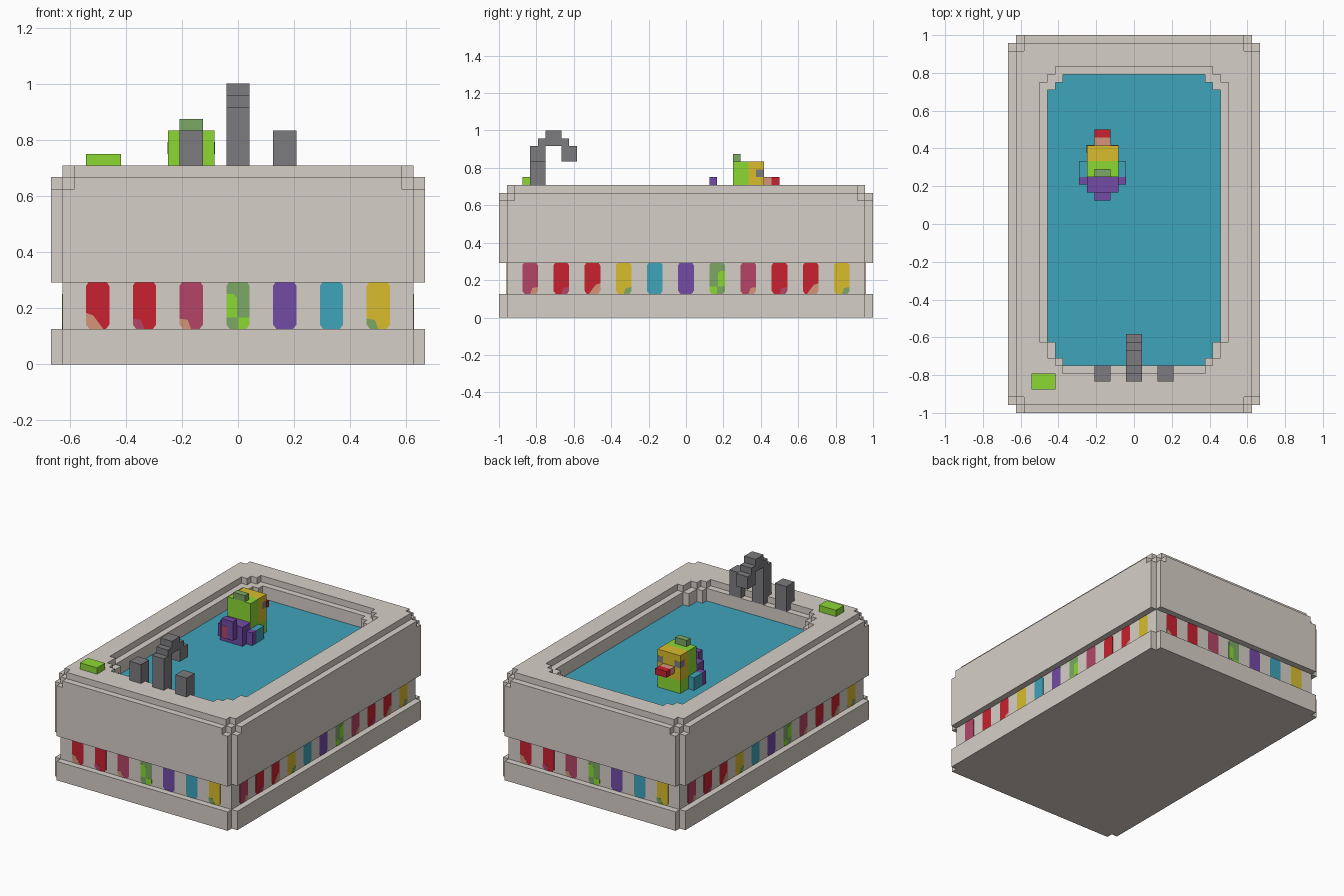
import bpy, bmesh, math
from mathutils import Matrix

U = 1 / 24  # one block of the grid the model is built on

default = bpy.data.objects.get("Cube")
if default:
    bpy.data.objects.remove(default, do_unlink=True)


def linear(c):
    return c / 12.92 if c <= 0.04045 else ((c + 0.055) / 1.055) ** 2.4


def material(name, code):
    rgb = [linear(b / 255) for b in bytes.fromhex(code)]
    m = bpy.data.materials.new(name)
    m.use_nodes = True
    m.diffuse_color = (*rgb, 1)
    m.node_tree.nodes["Principled BSDF"].inputs["Base Color"].default_value = (*rgb, 1)
    return m


MATS = {n: material(n, c) for n, c in dict(
    stone="d6cfc7", grey="7c7b7e", lime="8cd934", green="7da765", red="c8212f",
    pink="b44568", salmon="d6957a", yellow="d8bc2c", teal="3fa3bb", purple="724ba5").items()}


def finish(name, mat, bm, matrix=Matrix()):
    bmesh.ops.recalc_face_normals(bm, faces=bm.faces)
    bm.transform(matrix @ Matrix.Scale(U, 4))
    mesh = bpy.data.meshes.new(name)
    bm.to_mesh(mesh)
    bm.free()
    mesh.materials.append(MATS[mat])
    ob = bpy.data.objects.new(name, mesh)
    bpy.context.collection.objects.link(ob)


def solid(name, mat, loops, z0, z1, matrix=Matrix()):
    """Extrude an outline, with an optional hole as second loop."""
    bm = bmesh.new()
    edges = []
    for loop in loops:
        vs = [bm.verts.new((x, y, z0)) for x, y in loop]
        if len(loops) == 1:
            bm.faces.new(vs)
        else:
            edges += [bm.edges.new((a, b)) for a, b in zip(vs, vs[1:] + vs[:1])]
    if edges:
        bmesh.ops.triangle_fill(bm, use_beauty=True, edges=edges, normal=(0, 0, 1))
    out = bmesh.ops.extrude_face_region(bm, geom=bm.faces[:])["geom"]
    top = [g for g in out if isinstance(g, bmesh.types.BMVert)]
    bmesh.ops.translate(bm, verts=top, vec=(0, 0, z1 - z0))
    finish(name, mat, bm, matrix)


def blocks(name, mat, *boxes):
    """One object from boxes given as x, y and z ranges."""
    bm = bmesh.new()
    for x0, x1, y0, y1, z0, z1 in boxes:
        m = Matrix.Translation(((x0 + x1) / 2, (y0 + y1) / 2, (z0 + z1) / 2))
        m = m @ Matrix.Diagonal((x1 - x0, y1 - y0, z1 - z0, 1))
        bmesh.ops.create_cube(bm, size=1, matrix=m)
    finish(name, mat, bm)


def outline(steps):
    """Stepped outline from (half width, y min, y max), narrowest first."""
    def stair(k):
        pts = []
        for i, s in enumerate(steps):
            pts.append((s[0], s[k]))
            if i + 1 < len(steps):
                pts.append((s[0], steps[i + 1][k]))
        return pts
    right = stair(2) + stair(1)[::-1]
    return list(dict.fromkeys(right + [(-x, y) for x, y in reversed(right)]))


def even(*steps):
    return outline([(x, -y, y) for x, y in steps])


# Tub shell, stacked from stepped slabs
body = even((15, 24), (16, 23))
basin = outline([(9, -18, 19), (10, -17, 18), (11, -15, 17)])
lip = outline([(9, -19, 20), (10, -18, 20), (11, -17, 19), (12, -15, 18)])
solid("plinth", "stone", [body], 0, 3)
solid("recessed_band", "stone", [even((15, 23))], 3, 7)
solid("tub_wall", "stone", [body, basin], 7, 15)
solid("tub_shoulder", "stone", [even((14, 24), (15, 23), (16, 22)), basin], 15, 16)
solid("tub_rim", "stone", [even((14, 23), (15, 22)), lip], 16, 17)
solid("water", "teal", [basin], 7, 14)

# Coloured tiles around the band, with small splashes of a second colour
TILE = [(-1, .4), (-.7, 0), (.7, 0), (1, .4), (1, 3.7), (.8, 4), (-.8, 4), (-1, 3.7)]
CORNER = [(-.5, 0), (.7, 0), (1, .4), (1, 1.4), (.4, 1.2)]
SMALL = [(0, 0), (.7, 0), (1, .4), (1, .9), (.3, .8)]
LEAF = [(.1, 1), (1, 1), (1, 3), (.4, 3), (.1, 2.7)]
FOOT = [(-1, .4), (-.7, 0), (0, 0), (0, 1), (-1, 1)]
SPLASH = {"red_a": [("salmon", CORNER)], "red_b": [("pink", SMALL)],
          "pink": [("salmon", SMALL)], "yellow": [("green", SMALL)],
          "green": [("lime", LEAF), ("lime", FOOT)]}
SHORT = ["red_a", "red_b", "pink", "green", "purple", "teal", "yellow"]
LONG = ["pink", "red_b", "red_a", "yellow", "teal", "purple", "green",
        "pink", "red_b", "red_a", "yellow"]
SIDES = [("front", SHORT, 23, -1), ("left", LONG, 15, 1),
         ("back", SHORT, 23, -1), ("right", LONG, 15, 1)]
for turn, (side, row, dist, flip) in enumerate(SIDES):
    spin = Matrix.Rotation(turn * math.pi / 2, 4, "Z")
    for i, key in enumerate(row):
        along = 4 * (i - (len(row) - 1) / 2)
        place = spin @ Matrix.Translation((along * U, -dist * U, 3 * U))
        place = place @ Matrix.Rotation(math.pi / 2, 4, "X")
        name = f"{side}_tile_{i}"
        solid(name, key.split("_")[0], [TILE], 0, .02, place)
        for j, (colour, shape) in enumerate(SPLASH.get(key, [])):
            shape = [(x * flip, y) for x, y in shape]
            solid(f"{name}_splash_{j}", colour, [shape], .01, .04, place)

# Tap, knobs and soap
blocks("tap", "grey",
       (-1, 1, -20, -18, 16, 22), (-1, 1, -19, -15, 22, 23),
       (-1, 1, -18, -16, 23, 24), (-1, 1, -16, -14, 20, 22))
for side, x in (("right", -4), ("left", 4)):
    blocks(f"{side}_knob", "grey", (x - 1, x + 1, -20, -18, 16, 20))
blocks("soap", "lime", (-13, -10, -21, -19, 17, 18))

# Bath toy, facing the back of the tub
blocks("toy_body", "lime", (-6, -2, 6, 10, 14, 16))
blocks("toy_hood", "lime", (-6, -2, 6, 8, 16, 20))
blocks("toy_face", "yellow", (-6, -2, 8, 10, 16, 20))
blocks("toy_tuft", "green", (-5, -3, 6, 7, 20, 21))
blocks("toy_beak", "salmon", (-5, -3, 10, 11, 17, 18))
blocks("toy_beak_tip", "red", (-5, -3, 11, 12, 17, 18))
for side, x in (("right", -6.02), ("left", -2.98)):
    blocks(f"toy_{side}_eye", "grey", (x, x + 1, 9, 10.02, 18, 19))
blocks("toy_back", "purple", (-6, -2, 4, 6, 14, 17), (-7, -1, 5, 6, 14, 16))
blocks("toy_tail", "purple", (-5, -3, 3, 4, 15, 18))
blocks("toy_tail_patch", "pink", (-5, -4, 2.96, 3, 15, 17))
for side, x in (("right", -7), ("left", -2)):
    blocks(f"toy_{side}_wing", "teal", (x, x + 1, 6, 8, 14, 16))
